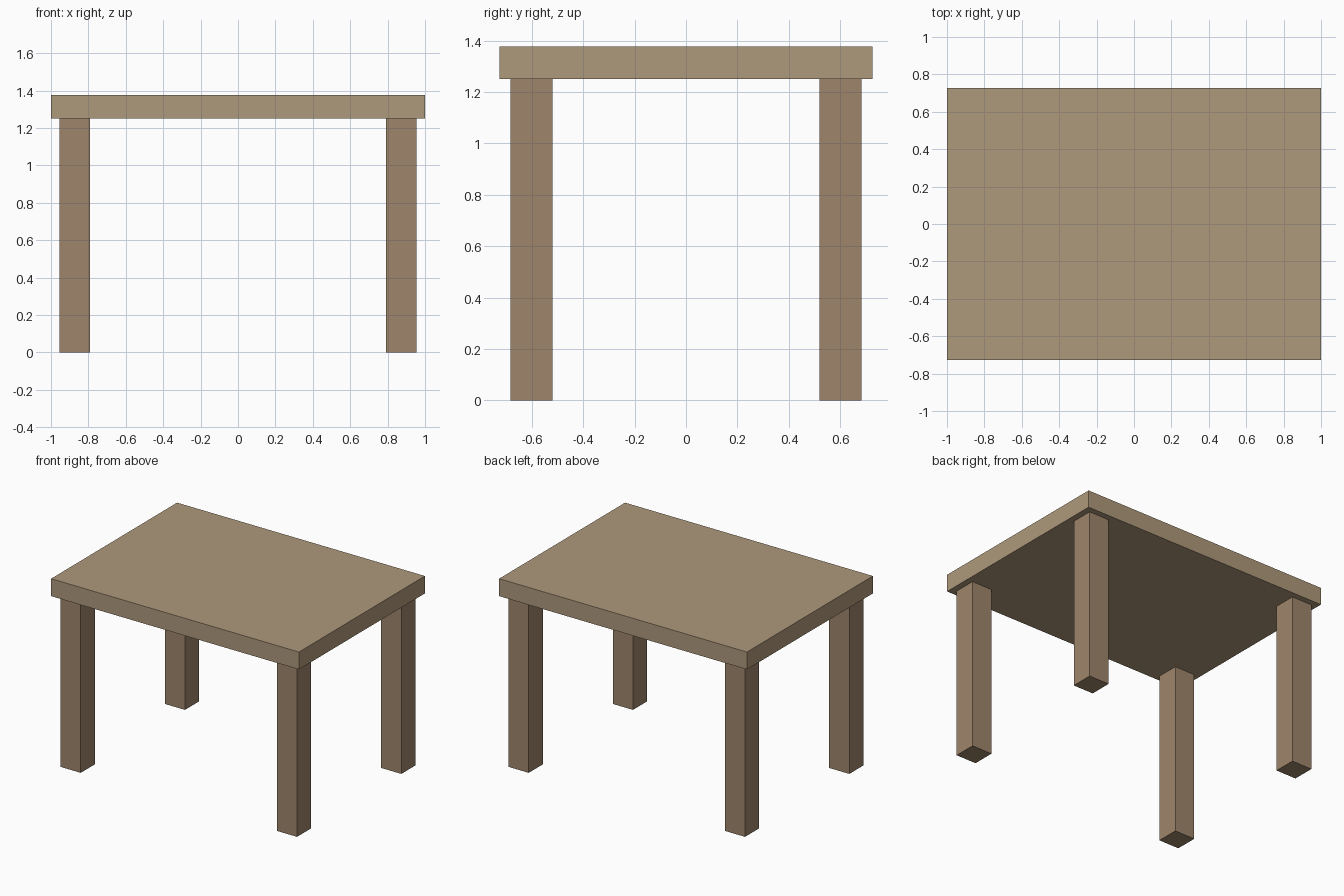
import bpy

if "Cube" in bpy.data.objects:
    bpy.data.objects.remove(bpy.data.objects["Cube"])


def material(name, color):
    mat = bpy.data.materials.new(name)
    mat.diffuse_color = color
    mat.use_nodes = True
    mat.node_tree.nodes["Principled BSDF"].inputs["Base Color"].default_value = mat.diffuse_color
    return mat


def box(name, center, size, mat):
    bpy.ops.mesh.primitive_cube_add(size=1, location=center)
    obj = bpy.context.object
    obj.name = name
    obj.scale = size
    bpy.ops.object.transform_apply(location=False, rotation=False, scale=True)
    obj.data.materials.append(mat)
    return obj


top_wood = material("top_wood", (0.43, 0.32, 0.20, 1))
leg_wood = material("leg_wood", (0.34, 0.235, 0.145, 1))

LEG_HEIGHT = 1.25
TOP_THICKNESS = 0.127
LEG_WIDTH = 0.163

# Table top
box("table_top", (0, 0, LEG_HEIGHT + TOP_THICKNESS / 2),
    (2.0, 1.452, TOP_THICKNESS), top_wood)

# Four square legs, set in slightly from the corners
for depth, sy in (("front", -1), ("back", 1)):
    for side, sx in (("left", -1), ("right", 1)):
        box(f"{depth}_{side}_leg", (sx * 0.873, sy * 0.601, LEG_HEIGHT / 2),
            (LEG_WIDTH, LEG_WIDTH, LEG_HEIGHT), leg_wood)
